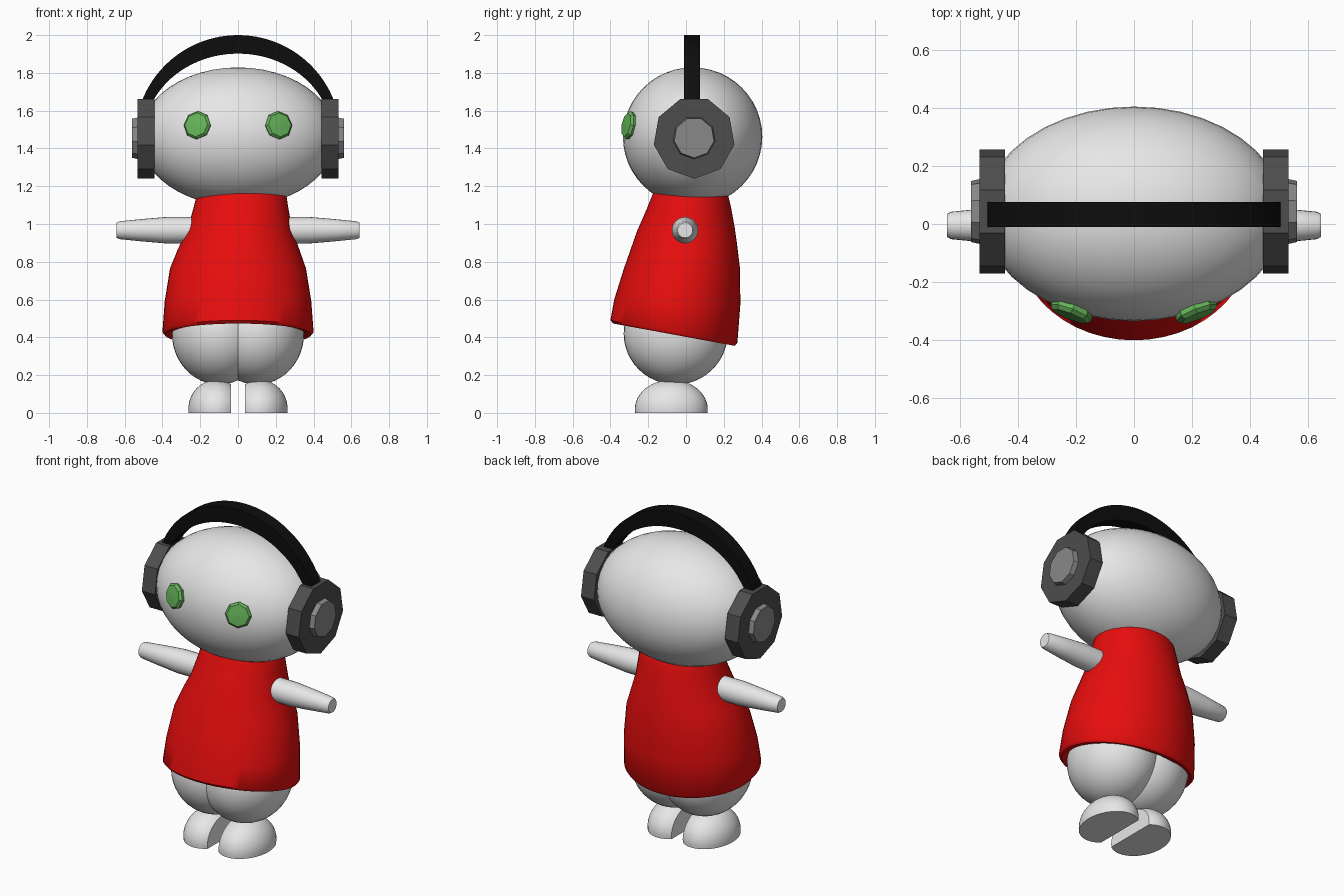
import bpy, bmesh, math
from mathutils import Matrix, Vector

if "Cube" in bpy.data.objects:
    bpy.data.objects.remove(bpy.data.objects["Cube"])


def material(name, rgb):
    m = bpy.data.materials.new(name)
    m.diffuse_color = (*rgb, 1)
    m.use_nodes = True
    m.node_tree.nodes["Principled BSDF"].inputs["Base Color"].default_value = m.diffuse_color
    return m


WHITE = material("pale_grey", (0.8, 0.8, 0.8))
RED = material("red", (0.8, 0.004, 0.004))
BLACK = material("black", (0.004, 0.004, 0.004))
DARK = material("dark_grey", (0.075, 0.075, 0.075))
MID = material("mid_grey", (0.25, 0.25, 0.25))
GREEN = material("green", (0.13, 0.45, 0.10))


def finish(name, bm, mat, smooth=None):
    bmesh.ops.recalc_face_normals(bm, faces=bm.faces[:])
    me = bpy.data.meshes.new(name)
    bm.to_mesh(me)
    bm.free()
    me.materials.append(mat)
    ob = bpy.data.objects.new(name, me)
    bpy.context.collection.objects.link(ob)
    if smooth:
        bpy.ops.object.select_all(action='DESELECT')
        ob.select_set(True)
        bpy.context.view_layer.objects.active = ob
        bpy.ops.object.shade_smooth_by_angle(angle=math.radians(smooth))
    return ob


def ellipsoid(name, centre, radii, mat, cuts=()):
    # each cut is (point, normal); the side the normal points to is removed
    bm = bmesh.new()
    bmesh.ops.create_uvsphere(bm, u_segments=40, v_segments=24, radius=1)
    bm.transform(Matrix.Translation(centre) @ Matrix.Diagonal((*radii, 1)))
    for co, no in cuts:
        r = bmesh.ops.bisect_plane(bm, geom=bm.verts[:] + bm.edges[:] + bm.faces[:],
                                   plane_co=co, plane_no=no, clear_outer=True)
        edges = [e for e in r["geom_cut"] if isinstance(e, bmesh.types.BMEdge)]
        bmesh.ops.contextual_create(bm, geom=edges)
    return finish(name, bm, mat, 40)


def loft(name, rings, mat, smooth=None):
    # skin a list of equal-length point rings and cap both ends
    bm = bmesh.new()
    vs = [[bm.verts.new(p) for p in ring] for ring in rings]
    n = len(vs[0])
    for a, b in zip(vs, vs[1:]):
        for i in range(n):
            j = (i + 1) % n
            bm.faces.new((a[i], a[j], b[j], b[i]))
    bm.faces.new(vs[0])
    bm.faces.new(vs[-1])
    return finish(name, bm, mat, smooth)


def x_rings(profile, n, cy, cz, start):
    # circles around the x direction from (x, radius) pairs
    angles = [start + 2 * math.pi * i / n for i in range(n)]
    return [[(x, cy + r * math.cos(a), cz + r * math.sin(a)) for a in angles]
            for x, r in profile]


# Head
ellipsoid("head", (0, 0.035, 1.462), (0.52, 0.369, 0.367), WHITE)

# Shirt: tilted rings (front y, front z, back y, back z, half width, centre x)
shirt = [(-0.30, 0.53, 0.17, 0.44, 0.30, 0),
         (-0.355, 0.475, 0.225, 0.365, 0.355, 0),
         (-0.385, 0.473, 0.258, 0.355, 0.387, 0),
         (-0.40, 0.49, 0.272, 0.37, 0.40, 0),
         (-0.38, 0.60, 0.288, 0.58, 0.388, 0),
         (-0.33, 0.76, 0.285, 0.77, 0.36, 0),
         (-0.295, 0.86, 0.272, 0.88, 0.32, 0.003),
         (-0.26, 0.96, 0.258, 0.98, 0.278, 0.01),
         (-0.212, 1.07, 0.238, 1.09, 0.252, 0.015),
         (-0.167, 1.18, 0.216, 1.18, 0.232, 0.02),
         (-0.14, 1.24, 0.18, 1.24, 0.20, 0.02)]
rings = []
for yf, zf, yb, zb, rx, cx in shirt:
    ring = []
    for i in range(48):
        a = 2 * math.pi * i / 48
        s = math.sin(a) / 2
        ring.append((cx + rx * math.cos(a), (yf + yb) / 2 + s * (yb - yf),
                     (zf + zb) / 2 + s * (zb - zf)))
    rings.append(ring)
loft("shirt", rings, RED, 50)

# Headband: crescent arch between two ellipses, ending inside the cups
rings = []
t0 = math.asin(0.19 / 0.543)
for i in range(41):
    t = t0 + (math.pi - 2 * t0) * i / 40
    c, s = math.cos(t), math.sin(t)
    outer, inner = (0.545 * c, 1.457 + 0.543 * s), (0.5 * c, 1.457 + 0.445 * s)
    rings.append([(outer[0], -0.01, outer[1]), (outer[0], 0.075, outer[1]),
                  (inner[0], 0.075, inner[1]), (inner[0], -0.01, inner[1])])
loft("headband", rings, BLACK, 40)

# Paired parts
for side, s in (("left", -1), ("right", 1)):
    # Nine-sided headphone cup and its raised centre
    loft(side + "_cup", x_rings([(s * 0.443, 0.217), (s * 0.531, 0.217)],
                                9, 0.043, 1.457, -math.pi / 2), DARK)
    loft(side + "_cup_centre", x_rings([(s * 0.50, 0.113), (s * 0.531, 0.113), (s * 0.56, 0.107)],
                                       9, 0.043, 1.457, -math.pi / 2), MID)
    # Tapered arm
    loft(side + "_arm", x_rings([(s * 0.15, 0.07), (s * 0.38, 0.07), (s * 0.50, 0.06),
                                 (s * 0.63, 0.047), (s * 0.643, 0.04)],
                                24, -0.005, 0.967, 0), WHITE, 50)
    # Round leg and foot with flat sole and flat inner side
    ellipsoid(side + "_leg", (s * 0.10, -0.055, 0.42), (0.25, 0.275, 0.27), WHITE)
    ellipsoid(side + "_foot", (s * 0.115, -0.078, 0.02), (0.148, 0.193, 0.155), WHITE,
              [((0, 0, 0), (0, 0, -1)), ((s * 0.038, 0, 0), (-s, 0, 0))])
    # Octagonal eye set on the face, slightly domed
    normal = Vector((s * 0.36, -0.92, 0.18)).normalized()
    right = Vector((0, 0, 1)).cross(normal).normalized()
    up = normal.cross(right)
    centre = Vector((s * 0.216, -0.305, 1.523))
    rings = [[centre + normal * h + (right * math.cos(k * math.pi / 4)
                                     + up * math.sin(k * math.pi / 4)) * r for k in range(8)]
             for h, r in ((-0.02, 0.07), (0.0, 0.076), (0.014, 0.064), (0.018, 0.01))]
    loft(side + "_eye", rings, GREEN)
